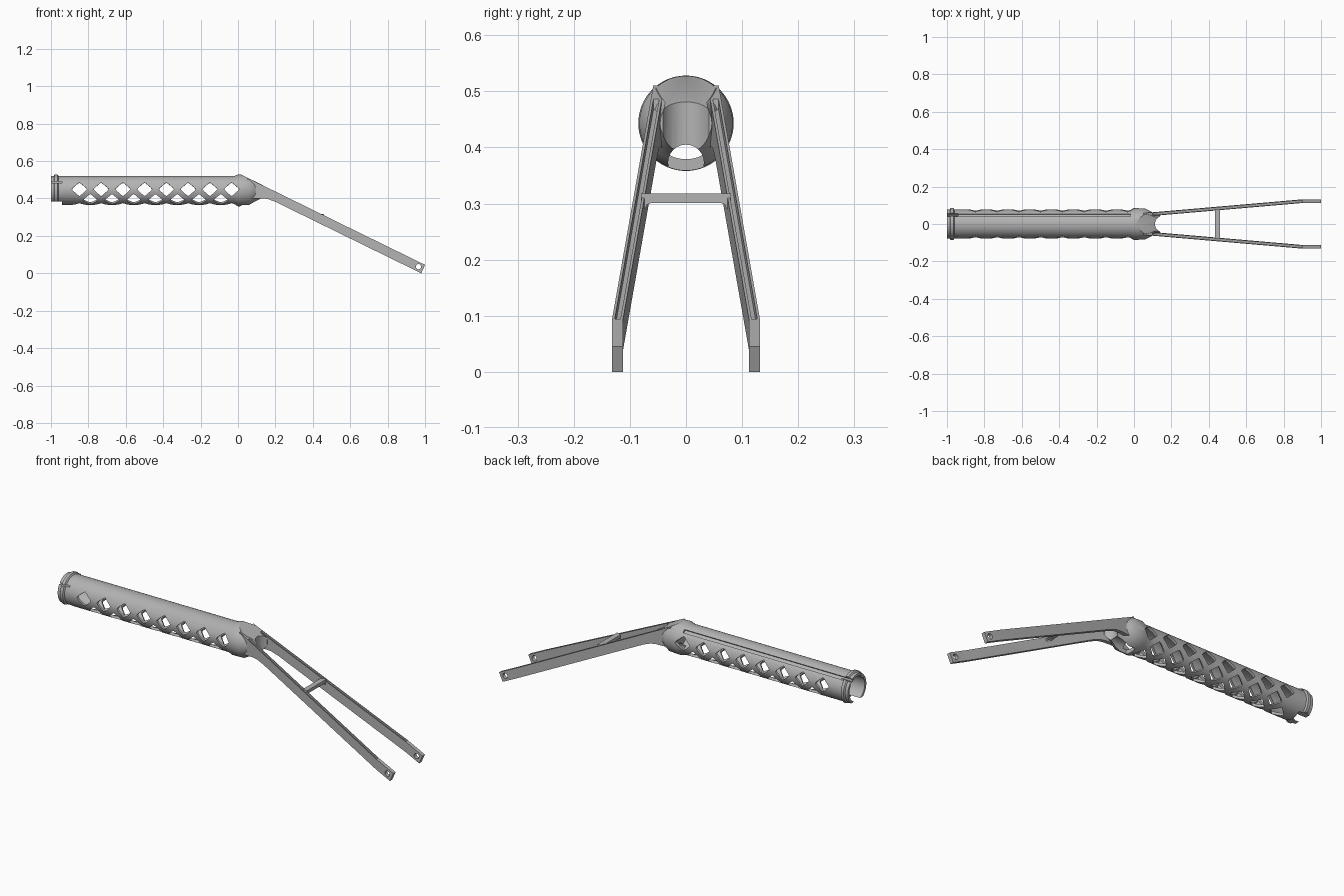
import bpy, bmesh
from math import sin, cos, pi, radians
from mathutils import Matrix, Vector

AXIS_Z = 0.443  # height of the tube axis

if "Cube" in bpy.data.objects:
    bpy.data.objects.remove(bpy.data.objects["Cube"])

grey = bpy.data.materials.new("plain_grey")
grey.use_nodes = True
grey.diffuse_color = (0.45, 0.45, 0.45, 1)
grey.node_tree.nodes["Principled BSDF"].inputs["Base Color"].default_value = grey.diffuse_color


def finish(name, bm):
    bmesh.ops.remove_doubles(bm, verts=bm.verts, dist=1e-6)
    bmesh.ops.recalc_face_normals(bm, faces=bm.faces)
    mesh = bpy.data.meshes.new(name)
    bm.to_mesh(mesh)
    bm.free()
    mesh.materials.append(grey)
    obj = bpy.data.objects.new(name, mesh)
    bpy.context.collection.objects.link(obj)
    return obj


def loft(bm, rings):
    """Skin a list of point rings and cap both ends."""
    loops = [[bm.verts.new(p) for p in ring] for ring in rings]
    n = len(loops[0])
    for a, b in zip(loops, loops[1:]):
        for i in range(n):
            bm.faces.new((a[i], a[(i + 1) % n], b[(i + 1) % n], b[i]))
    bm.faces.new(loops[0])
    bm.faces.new(loops[-1])


def prism(name, points, axis, lo, hi):
    """Extrude a flat outline along an axis."""
    place = {"x": lambda a, b, t: (t, a, b),
             "y": lambda a, b, t: (a, t, b),
             "z": lambda a, b, t: (a, b, t)}[axis]
    bm = bmesh.new()
    loft(bm, [[place(a, b, t) for a, b in points] for t in (lo, hi)])
    return finish(name, bm)


def rect(a0, a1, b0, b1):
    return [(a0, b0), (a1, b0), (a1, b1), (a0, b1)]


def circle(a, b, r, n=24):
    return [(a + r * cos(2 * pi * i / n), b + r * sin(2 * pi * i / n)) for i in range(n)]


def cut(obj, cutter):
    mod = obj.modifiers.new("cut", "BOOLEAN")
    mod.operation = "DIFFERENCE"
    mod.solver = "EXACT"
    mod.object = cutter
    bpy.context.view_layer.objects.active = obj
    bpy.ops.object.modifier_apply(modifier=mod.name)
    bpy.data.objects.remove(cutter)


def smooth(obj):
    bpy.ops.object.select_all(action="DESELECT")
    obj.select_set(True)
    bpy.context.view_layer.objects.active = obj
    bpy.ops.object.shade_smooth_by_angle(angle=radians(30))


# Tube with end lip, collar and tapered nose, turned as one body
profile = [(0.04, 0), (0.04, 0.064), (-1, 0.064), (-1, 0.077), (-0.985, 0.078),
           (-0.98, 0.085), (-0.965, 0.085), (-0.96, 0.077), (-0.02, 0.077),
           (0, 0.085), (0.06, 0.083), (0.085, 0.07), (0.115, 0.052),
           (0.14, 0.046), (0.14, 0)]
bm = bmesh.new()
verts = [bm.verts.new((x, 0, AXIS_Z + r)) for x, r in profile]
edges = [bm.edges.new(pair) for pair in zip(verts, verts[1:])]
bmesh.ops.spin(bm, geom=verts + edges, cent=(0, 0, AXIS_Z), axis=(1, 0, 0),
               angle=2 * pi, steps=64, use_merge=True)
tube = finish("tube_handle", bm)

# Sloped top of the nose, fork crotch and lower arch opening
cut(tube, prism("slope", [(0, 0.536), (0.3, 0.389), (0.3, 0.7), (0, 0.7)], "y", -0.2, 0.2))
crotch = [(0.16 - 0.048 * sin(pi * i / 16), 0.045 * cos(pi * i / 16)) for i in range(17)]
cut(tube, prism("crotch", crotch + [(0.25, -0.045), (0.25, 0.045)], "z", 0.2, 0.7))
cut(tube, prism("arch", circle(0, 0.373, 0.032), "x", 0.02, 0.3))

# Staggered rows of rounded diamond openings
bm = bmesh.new()
PITCH = 0.1163
diamond = [(0.04, 0), (0.033, 0.009), (0.009, 0.03), (0, 0.036)]
quarter = diamond + [(-a, b) for a, b in diamond[-2::-1]]
diamond = quarter + [(a, -b) for a, b in quarter[-2:0:-1]]
for row, angle in enumerate((5, -43, -90, -137, -185)):
    turn = Matrix.Rotation(radians(angle), 4, "X")
    for i in range(8 - row % 2):
        x = -0.848 + PITCH * (i + 0.5 * (row % 2))
        rings = [[turn @ Vector((x + a, r, b)) + Vector((0, 0, AXIS_Z)) for a, b in diamond]
                 for r in (0.052, 0.11)]
        loft(bm, rings)
cut(tube, finish("diamonds", bm))

# Long shallow channel on the upper back
channel = prism("channel", rect(0.069, 0.11, -0.009, 0.009), "x", -1.1, -0.02)
channel.data.transform(Matrix.Translation((0, 0, AXIS_Z)) @ Matrix.Rotation(radians(52), 4, "X"))
cut(tube, channel)

# Snap end: slits beside the tab and an open notch underneath
cut(tube, prism("back_slit", rect(-1.1, -0.94, 0.042, 0.055), "z", AXIS_Z, 0.6))
cut(tube, prism("front_slit", rect(-1.1, -0.94, 0.484, 0.491), "y", -0.2, -0.03))
cut(tube, prism("notch", rect(-1.1, -0.94, 0.3, 0.384), "y", -0.2, 0.2))
smooth(tube)


# Fork legs
def leg_top(x):
    return 0.535 - 0.49 * x


def leg_y(x):
    return 0.052 + 0.07 * (min(x, 0.9) - 0.09) / 0.81


def ring(side, y, half, top, low):
    """Four corners of a leg section; top and low are (x, z)."""
    return [(x, side * (y + d), z) for (x, z), d in
            ((top, -half), (top, half), (low, half), (low, -half))]


underside = [(0.05, 0.4), (0.1, 0.4), (0.13, 0.401), (0.16, 0.397), (0.2, 0.382),
             (0.9, 0.039), (0.98, 0)]
for side, name in ((1, "back_leg"), (-1, "front_leg")):
    bm = bmesh.new()
    rings = []
    for x, z in underside:
        xt = 1 if x == 0.98 else x
        rings.append(ring(side, leg_y(x), 0.0098, (xt, leg_top(xt)), (x, z)))
    loft(bm, rings)
    leg = finish(name, bm)

    # Groove along the top edge and pivot hole at the tip
    bm = bmesh.new()
    loft(bm, [ring(side, leg_y(x), 0.005, (x, leg_top(x) + 0.02), (x, leg_top(x) - 0.018))
              for x in (0.1, 0.9)])
    cut(leg, finish("groove", bm))
    cut(leg, prism("pivot", circle(0.965, 0.035, 0.014), "y", side * 0.08, side * 0.16))
    smooth(leg)

# Cross brace between the legs, with angled gussets underneath
half = [(0.08, 0.318), (0.08, 0.288), (0.073, 0.29), (0.069, 0.298), (0.062, 0.301)]
prism("cross_brace", half + [(-y, z) for y, z in half[::-1]], "x", 0.432, 0.46)
